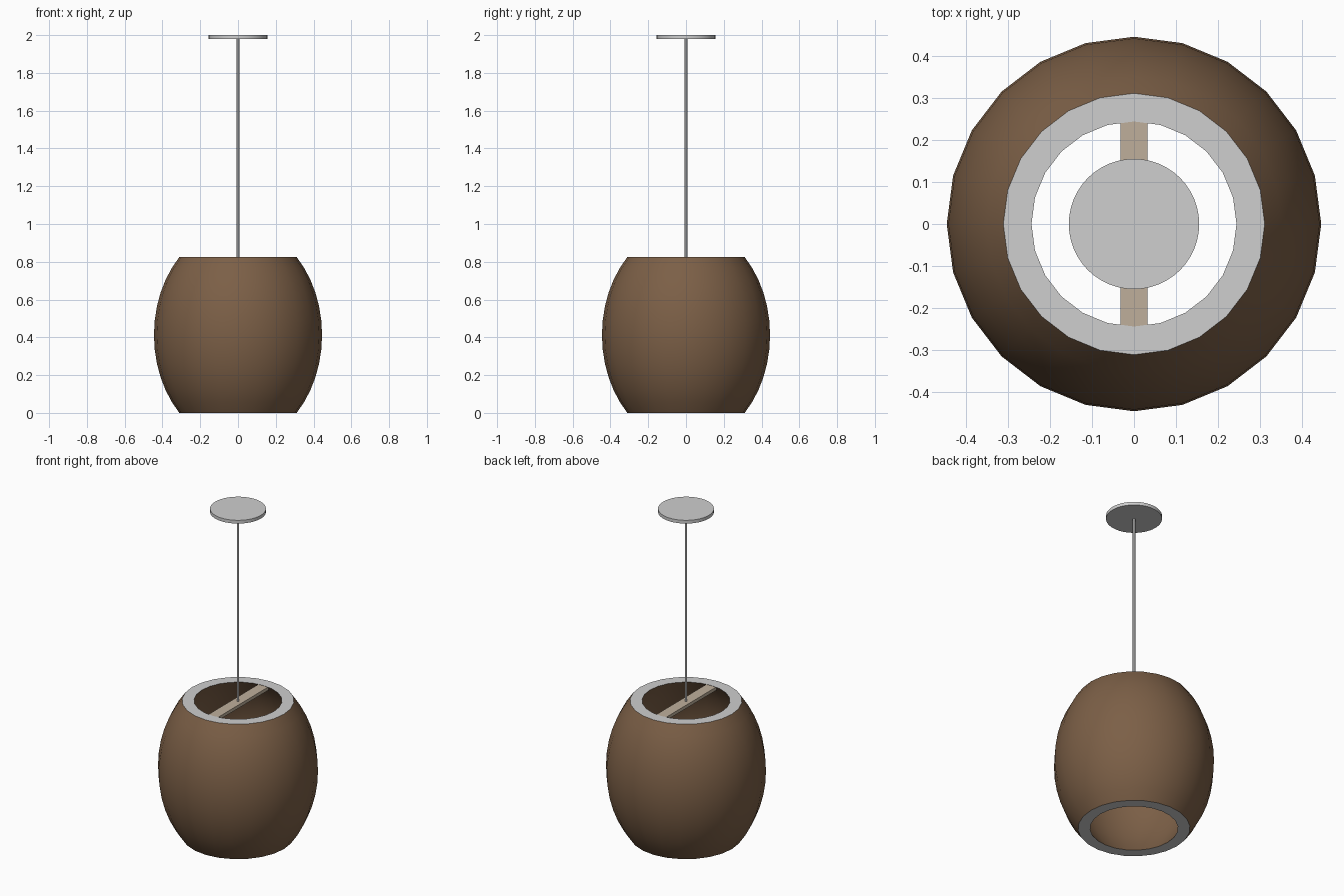
import bpy, bmesh, math

if "Cube" in bpy.data.objects:
    bpy.data.objects.remove(bpy.data.objects["Cube"])


def material(name, rgb):
    m = bpy.data.materials.new(name)
    m.diffuse_color = (*rgb, 1)
    m.use_nodes = True
    m.node_tree.nodes["Principled BSDF"].inputs["Base Color"].default_value = m.diffuse_color
    return m


brown = material("brown shade", (0.20, 0.115, 0.062))
grey = material("light grey", (0.62, 0.62, 0.62))
tan = material("pale tan", (0.52, 0.43, 0.33))
cord_grey = material("cord grey", (0.45, 0.45, 0.45))

SIDES = 24
MID, HALF_H = 0.4125, 0.4125
TOP = MID + HALF_H


def finish(obj, mat):
    obj.data.materials.append(mat)
    bpy.ops.object.select_all(action='DESELECT')
    obj.select_set(True)
    bpy.context.view_layer.objects.active = obj
    bpy.ops.object.shade_smooth_by_angle(angle=math.radians(35))


def lathe(name, profile, mat, sides, closed=False):
    """Revolve (radius, z) points around the z axis."""
    bm = bmesh.new()
    rings = []
    for r, z in profile:
        rings.append([bm.verts.new((r * math.cos(2 * math.pi * i / sides),
                                    r * math.sin(2 * math.pi * i / sides), z))
                      for i in range(sides)])
    pairs = list(zip(rings, rings[1:]))
    if closed:
        pairs.append((rings[-1], rings[0]))
    else:
        bm.faces.new(rings[0][::-1])
        bm.faces.new(rings[-1])
    for a, b in pairs:
        for i in range(sides):
            j = (i + 1) % sides
            bm.faces.new((a[i], a[j], b[j], b[i]))
    bmesh.ops.recalc_face_normals(bm, faces=bm.faces)
    mesh = bpy.data.meshes.new(name)
    bm.to_mesh(mesh)
    bm.free()
    obj = bpy.data.objects.new(name, mesh)
    bpy.context.collection.objects.link(obj)
    finish(obj, mat)
    return obj


# Barrel shade: slice of a stretched sphere, hollow, with flat grey rims
outer, inner = [], []
for k in range(-6, 7):
    a = math.radians(7.5 * k)
    z = MID + HALF_H * math.sin(a) / math.sin(math.radians(45))
    r = 0.445 * math.cos(a)
    outer.append((r - 0.004 * (k / 6) ** 2, z))
    inner.append((r - 0.067 - 0.004 * (k / 6) ** 2, z))
shade = lathe("shade", outer + inner[::-1], brown, SIDES, closed=True)
shade.data.materials.append(grey)
for p in shade.data.polygons:
    if abs(p.normal.z) > 0.95:
        p.material_index = 1

# Flat bar across the top opening
bpy.ops.mesh.primitive_cube_add(size=1, location=(0, 0, TOP - 0.012))
bar = bpy.context.object
bar.name = "cross_bar"
bar.scale = (0.065, 0.50, 0.02)
bpy.ops.object.transform_apply(scale=True)
finish(bar, tan)

# Hanging cord and ceiling plate
lathe("cord", [(0.007, TOP - 0.01), (0.007, 1.985)], cord_grey, 16)
lathe("ceiling_plate", [(0.155, 1.98), (0.155, 2.0)], grey, 48)
